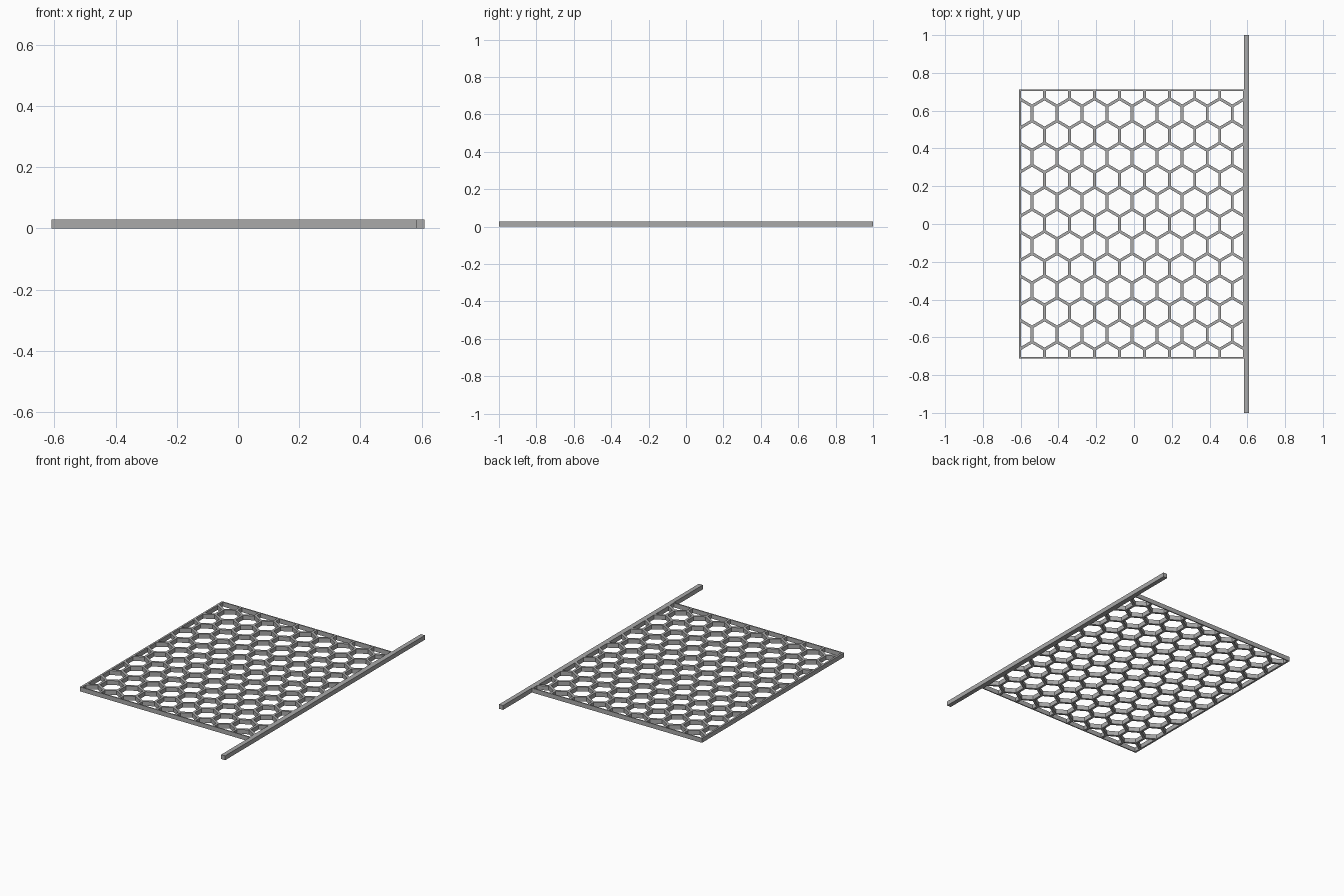
import bpy
import bmesh
from math import sin, cos, radians
from mathutils import Vector

cube = bpy.data.objects.get("Cube")
if cube:
    bpy.data.objects.remove(cube, do_unlink=True)

HEIGHT = 0.028
PITCH, ROW = 0.1325, 0.117        # cell spacing across and between rows
WALL = 0.015                      # thickness of the lattice walls
LEFT, RIGHT, HALF = -0.61, 0.582, 0.711
CENTRE = -0.01

grey = bpy.data.materials.new("grey_metal")
grey.use_nodes = True
grey.diffuse_color = (0.4, 0.4, 0.4, 1)
grey.node_tree.nodes["Principled BSDF"].inputs["Base Color"].default_value = (0.4, 0.4, 0.4, 1)


def add_object(name, bm):
    mesh = bpy.data.meshes.new(name)
    bmesh.ops.recalc_face_normals(bm, faces=bm.faces)
    bm.to_mesh(mesh)
    bm.free()
    mesh.materials.append(grey)
    obj = bpy.data.objects.new(name, mesh)
    bpy.context.collection.objects.link(obj)
    return obj


def add_box(name, x0, x1, half_y):
    bm = bmesh.new()
    bmesh.ops.create_cube(bm, size=1)
    bmesh.ops.scale(bm, vec=(x1 - x0, 2 * half_y, HEIGHT), verts=bm.verts)
    bmesh.ops.translate(bm, vec=((x0 + x1) / 2, 0, HEIGHT / 2), verts=bm.verts)
    return add_object(name, bm)


# Cell openings: flat hexagons trimmed to the inside of the frame, then extruded
bm = bmesh.new()
shrink = 1 - WALL / PITCH
rx, ry = PITCH / 3 ** 0.5 * shrink, ROW / 1.5 * shrink
for row in range(-6, 7):
    for col in range(-5, 6):
        x = CENTRE + PITCH * (col + 0.5 * (row % 2))
        corners = [radians(30 + 60 * i) for i in range(6)]
        bm.faces.new([bm.verts.new((x + rx * cos(a), row * ROW + ry * sin(a), -0.05))
                      for a in corners])
trims = [((LEFT + 0.012, 0, 0), (-1, 0, 0)), ((RIGHT - 0.004, 0, 0), (1, 0, 0)),
         ((0, HALF - 0.007, 0), (0, 1, 0)), ((0, 0.007 - HALF, 0), (0, -1, 0))]
for point, normal in trims:
    bmesh.ops.bisect_plane(bm, geom=bm.verts[:] + bm.edges[:] + bm.faces[:],
                           plane_co=point, plane_no=normal, clear_outer=True)
slivers = [f for f in bm.faces if f.calc_area() < 0.0002]
bmesh.ops.delete(bm, geom=slivers, context='FACES')
top = bmesh.ops.extrude_face_region(bm, geom=bm.faces[:], use_keep_orig=True)["geom"]
bmesh.ops.translate(bm, vec=Vector((0, 0, 0.15)),
                    verts=[v for v in top if isinstance(v, bmesh.types.BMVert)])
cutter = add_object("cell_cutter", bm)
cutter.hide_render = True

# Honeycomb panel with its thin frame
panel = add_box("honeycomb_panel", LEFT, RIGHT, HALF)
cut = panel.modifiers.new("cells", 'BOOLEAN')
cut.operation = 'DIFFERENCE'
cut.solver = 'EXACT'
cut.object = cutter
bpy.context.view_layer.objects.active = panel
bpy.ops.object.modifier_apply(modifier=cut.name)
bpy.data.objects.remove(cutter, do_unlink=True)

# Long side rail
add_box("side_rail", RIGHT, 0.61, 1.0)
